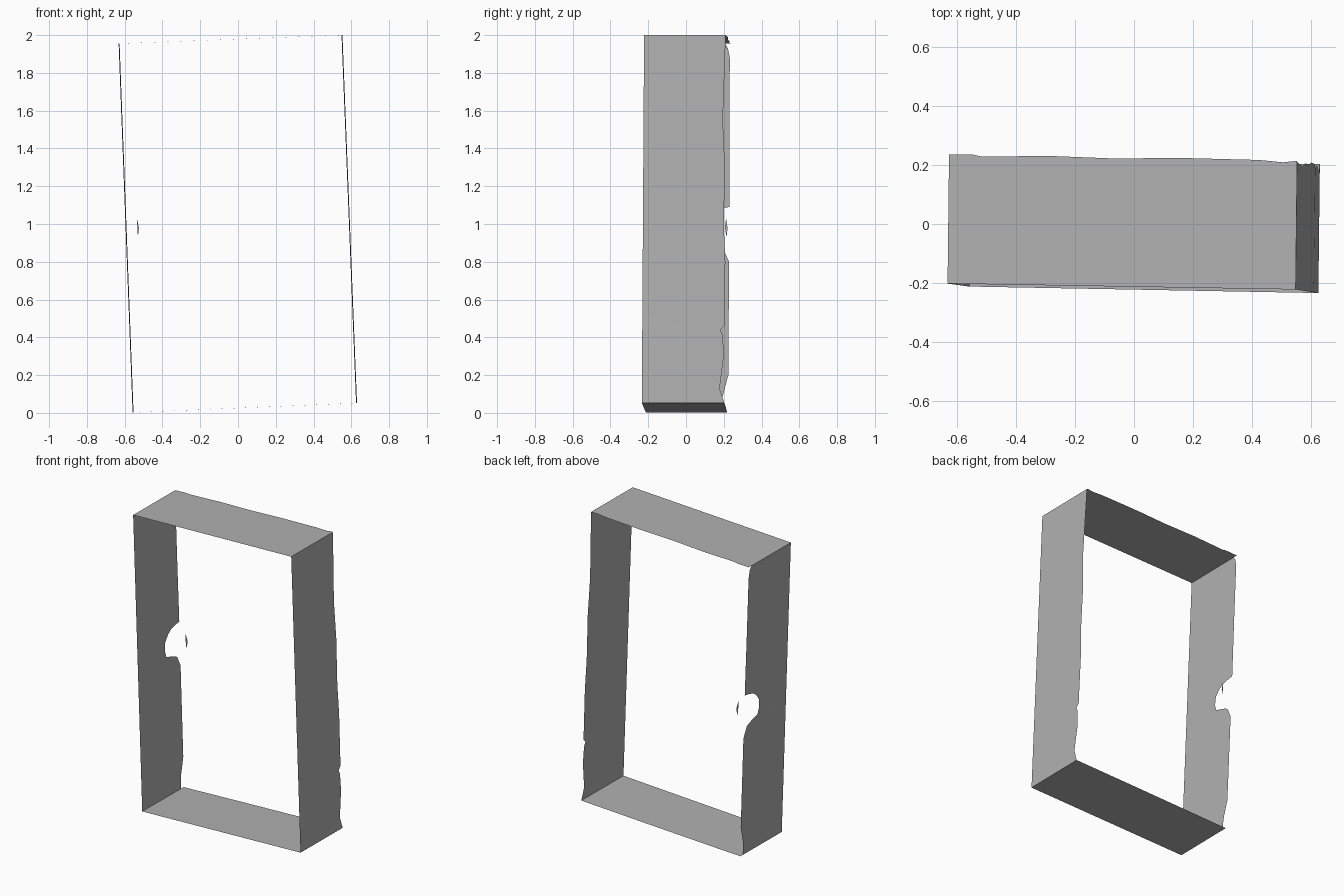
import bpy
from mathutils import Vector

# Front corners of the slightly tilted frame
TL = Vector((-0.632, -0.202, 1.955))
TR = Vector((0.548, -0.222, 2.0))
BR = Vector((0.625, -0.234, 0.052))
BL = Vector((-0.558, -0.212, 0.002))
BACK_SHIFT = 0.005  # the sheets lean a little to the right going back

# Mid-dark grey of the whole frame
grey = bpy.data.materials.new("dark_grey")
grey.diffuse_color = (0.44, 0.44, 0.44, 1)


def add_mesh(name, verts, faces):
    me = bpy.data.meshes.new(name)
    me.from_pydata(verts, [], faces)
    me.materials.append(grey)
    me.shade_smooth()
    ob = bpy.data.objects.new(name, me)
    bpy.context.collection.objects.link(ob)
    return ob


def panel(name, a, b, axis, back):
    """Thin sheet from front edge a-b to a ragged back edge of (axis position, y)."""
    fronts, backs = [], []
    for pos, y in back:
        t = (pos - a[axis]) / (b[axis] - a[axis])
        p = a.lerp(b, t)
        fronts.append(p)
        backs.append(Vector((p.x + BACK_SHIFT, y, p.z)))
    n = len(back)
    faces = [(i, i + 1, n + i + 1, n + i) for i in range(n - 1)]
    return add_mesh(name, fronts + backs, faces)


# Top sheet, left to right
panel("top_panel", TL, TR, 0, [
    (TL.x, 0.235), (-0.55, 0.235), (-0.52, 0.228), (-0.3, 0.231), (-0.07, 0.222),
    (0.15, 0.224), (0.42, 0.217), (0.5, 0.209), (TR.x, 0.214)])

# Right sheet, top to bottom
panel("right_panel", TR, BR, 2, [
    (TR.z, 0.21), (1.9, 0.207), (1.55, 0.195), (1.3, 0.206), (1.0, 0.2),
    (0.8, 0.208), (0.46, 0.203), (0.44, 0.182), (0.41, 0.195), (0.3, 0.2),
    (0.13, 0.178), (BR.z, 0.203)])

# Bottom sheet, right to left
panel("bottom_panel", BR, BL, 0, [
    (BR.x, 0.203), (0.3, 0.208), (0.0, 0.212), (-0.4, 0.216), (BL.x, 0.217)])

# Left sheet, bottom to top, with the round bite in its back edge
panel("left_panel", BL, TL, 2, [
    (BL.z, 0.19), (0.05, 0.19), (0.09, 0.195), (0.2, 0.224), (0.5, 0.226),
    (0.8, 0.228), (0.85, 0.205), (0.87, 0.195), (0.885, 0.165), (0.91, 0.085),
    (0.95, 0.072), (1.01, 0.078), (1.05, 0.11), (1.07, 0.14), (1.083, 0.19),
    (1.09, 0.23), (1.5, 0.23), (1.88, 0.232), (1.93, 0.222), (TL.z, 0.206)])

# Loose sliver beside the bite
add_mesh("sliver",
         [(-0.535, 0.212, 1.03), (-0.53, 0.206, 0.98), (-0.53, 0.215, 0.93), (-0.525, 0.22, 0.98)],
         [(0, 1, 2, 3)])
